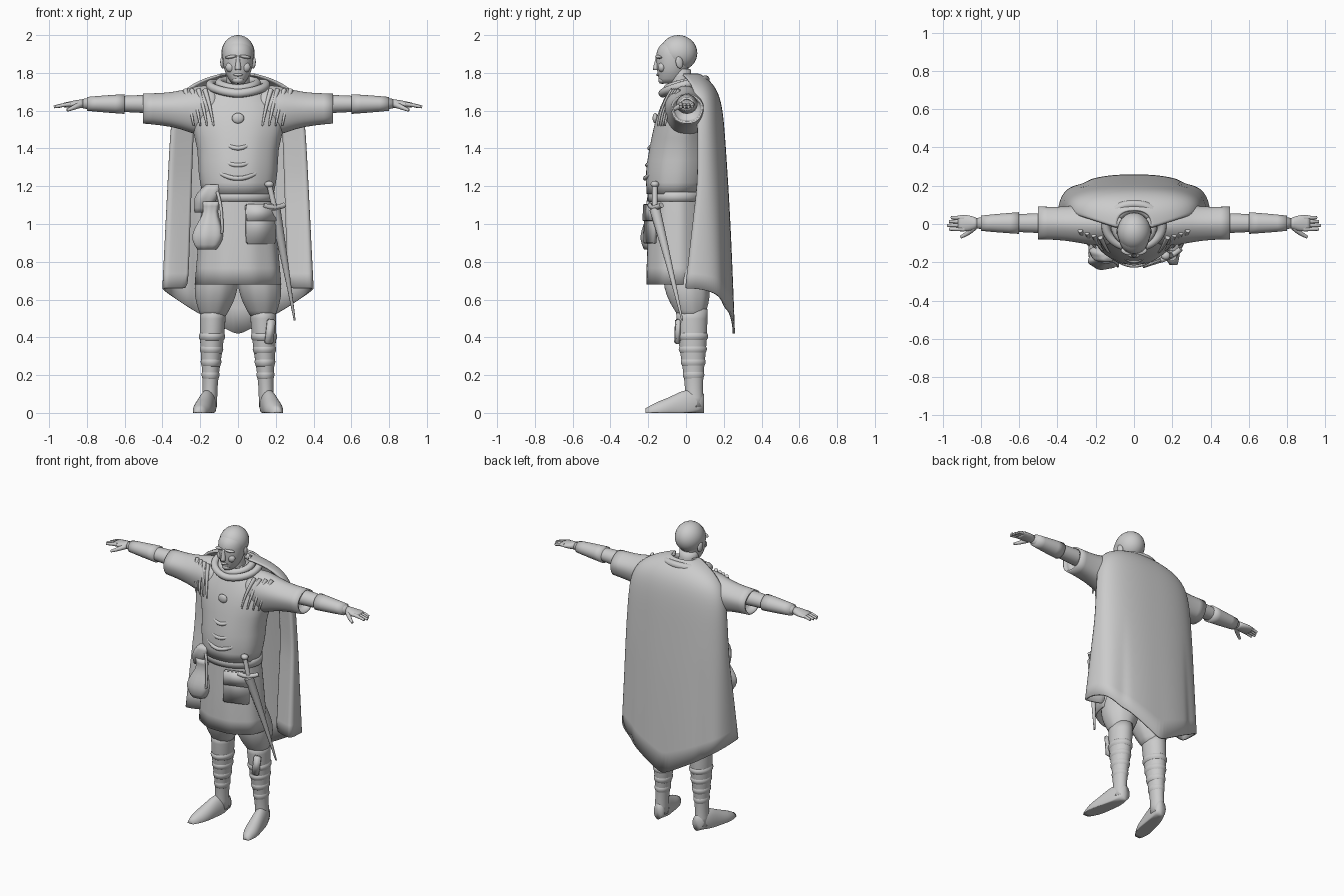
import bpy, bmesh, math
from mathutils import Vector, Matrix, Euler

if "Cube" in bpy.data.objects:
    bpy.data.objects.remove(bpy.data.objects["Cube"])

clay = bpy.data.materials.new("plain_grey")
clay.use_nodes = True
grey = (.6, .6, .6, 1)
clay.diffuse_color = grey
clay.node_tree.nodes["Principled BSDF"].inputs["Base Color"].default_value = grey


def link_object(name, data):
    data.materials.append(clay)
    created = bpy.data.objects.new(name, data)
    bpy.context.collection.objects.link(created)
    return created


def mesh_object(name, bm, smooth_levels=0):
    bmesh.ops.recalc_face_normals(bm, faces=bm.faces)
    mesh = bpy.data.meshes.new(name)
    bm.to_mesh(mesh)
    bm.free()
    mesh.shade_smooth()
    created = link_object(name, mesh)
    if smooth_levels:
        modifier = created.modifiers.new("smooth", 'SUBSURF')
        modifier.levels = modifier.render_levels = smooth_levels
    return created


def loft(name, start, end, widths, depths=None, ratio=1, ripple=0, folds=9, hollow=0):
    """Skin evenly spaced oval rings from start to end, with crisp end caps."""
    start, end = Vector(start), Vector(end)
    span = end - start
    along = max(range(3), key=lambda axis: abs(span[axis]))
    across, upward = [axis for axis in range(3) if axis != along]
    depths = depths or [width * ratio for width in widths]
    bm = bmesh.new()
    crease = bm.edges.layers.float.new("crease_edge")
    sides = 32
    loops = []
    for index, (width, depth) in enumerate(zip(widths, depths)):
        centre = start.lerp(end, index / (len(widths) - 1))
        loop = []
        for side in range(sides):
            angle = math.tau * side / sides
            swell = 1 + ripple * math.sin(folds * angle)
            point = centre.copy()
            point[across] += width * swell * math.cos(angle)
            point[upward] += depth * swell * math.sin(angle)
            point.z = max(point.z, 0)
            loop.append(bm.verts.new(point))
        loops.append(loop)
    for lower, upper in zip(loops, loops[1:]):
        for side in range(sides):
            bm.faces.new((lower[side - 1], lower[side], upper[side], upper[side - 1]))
    caps = [bm.faces.new(loops[0]), bm.faces.new(loops[-1])]
    for cap in caps:
        for edge in cap.edges:
            edge[crease] = 1
    if hollow:
        bmesh.ops.recalc_face_normals(bm, faces=bm.faces)
        bmesh.ops.inset_individual(bm, faces=caps[-1:], thickness=.01)
        bmesh.ops.inset_individual(bm, faces=caps[-1:], thickness=.01, depth=-hollow)
    return mesh_object(name, bm, 1)


def ball(name, place, size, turn=(0, 0, 0)):
    bm = bmesh.new()
    bmesh.ops.create_uvsphere(bm, u_segments=24, v_segments=16, radius=1,
                              matrix=Matrix.LocRotScale(Vector(place), Euler(turn), Vector(size)))
    return mesh_object(name, bm)


def plate(name, place, size, turn):
    bm = bmesh.new()
    bmesh.ops.create_cube(bm, size=1, matrix=Matrix.Diagonal((*size, 1)))
    bmesh.ops.bevel(bm, geom=bm.edges[:], offset=min(size) / 4, segments=2, affect='EDGES')
    bm.transform(Matrix.LocRotScale(Vector(place), Euler(turn), None))
    return mesh_object(name, bm)


def tube(name, points, start_radius, end_radius, closed=False):
    curve = bpy.data.curves.new(name, 'CURVE')
    curve.dimensions = '3D'
    curve.bevel_depth, curve.bevel_resolution, curve.use_fill_caps = 1, 3, True
    spline = curve.splines.new('NURBS')
    spline.points.add(len(points) - 1)
    for index, (control, point) in enumerate(zip(spline.points, points)):
        portion = index / (len(points) - 1)
        control.co = (*point, 1)
        control.radius = start_radius + (end_radius - start_radius) * portion
    spline.order_u, spline.use_endpoint_u, spline.use_cyclic_u = 3, not closed, closed
    return link_object(name, curve)


# Head, hair and face
loft("head", (0, -.08, 1.745), (0, -.05, 1.99),
     (.035, .068, .079, .083, .08, .03), (.06, .078, .088, .098, .095, .03))
ball("hair", (0, -.04, 1.905), (.088, .1, .095))
loft("neck", (0, -.015, 1.66), (0, -.035, 1.82), (.075, .06, .06))
loft("nose", (0, -.16, 1.815), (0, -.15, 1.89), (.016, .015, .01, .01), ratio=1)
ball("lips", (0, -.146, 1.79), (.026, .012, .008))
ball("chin", (0, -.125, 1.762), (.03, .022, .02))
ball("left_brow", (.037, -.145, 1.885), (.034, .016, .009), (0, .15, .3))
ball("left_cheek", (.04, -.128, 1.83), (.026, .02, .026))
ball("left_ear", (.082, -.035, 1.855), (.011, .02, .032), (.2, 0, .3))

# Bloused tunic, belt and skirt
loft("tunic", (0, -.06, 1.16), (0, 0, 1.75), (.19, .215, .21, .25, .26, .1),
     (.15, .17, .16, .15, .125, .07), ripple=.01)
loft("belt", (0, -.052, 1.12), (0, -.052, 1.17), (.195, .195), ratio=.78)
loft("skirt", (0, -.05, 1.2), (0, -.05, .68), (.18, .2, .215, .23), (.14, .15, .16, .163),
     ripple=.02, hollow=.08)
ball("brooch", (0, -.163, 1.56), (.032, .014, .028))

# Sagging folds on the belly
for row, height in enumerate((1.24, 1.31, 1.4)):
    reach = .16 - .02 * row
    path = []
    for step in range(-4, 5):
        bend = (step / 4) ** 2
        path.append((reach * step / 4, .1 * bend + .012 * row - .218, height + .08 * bend))
    tube("belly_fold_" + "abc"[row], path, .012, .012)

# Cape: spreads quickly over the shoulders, then hangs down to a point at the back
columns, rows, length = 44, 14, 1.13
bm = bmesh.new()
grid = []
for row in range(rows + 1):
    fall = length * (row / rows) ** 2
    spread = 1 - math.exp(-fall / .06)
    low = max(0, fall / length - .5) * 2
    half_width = .09 + .25 * spread + .05 * fall
    back = .07 + .11 * spread + .065 * fall
    front = .08 * spread - .02 - .05 * low
    line = []
    for column in range(columns + 1):
        around = (2 * column / columns - 1) * 1.3
        angle = min(abs(around), 1) * math.pi / 2
        curl = max(0, abs(around) - 1)
        x = half_width * math.sin(angle) ** .85 * (1 - curl * 1.1)
        y = front + (back - front) * max(0, math.cos(angle)) ** .7 + curl * (.16 - .1 * low)
        if abs(around) > .4:
            y += .012 * low * math.cos(9 * around)
        point_drop = 0 if curl else .25 * low ** 2 * (1 - x / half_width) ** .85
        line.append(bm.verts.new((math.copysign(x, around), y, 1.79 - fall - point_drop)))
    grid.append(line)
for upper, lower in zip(grid, grid[1:]):
    for column in range(columns):
        bm.faces.new((upper[column], upper[column + 1], lower[column + 1], lower[column]))
cape = mesh_object("cape", bm, 1)
thickness = cape.modifiers.new("thickness", 'SOLIDIFY')
thickness.thickness, thickness.offset = .012, 0

# Rolled cowl round the neck, higher behind than in front
for name, reach, front_height in (("inner_cowl", .1, 1.715), ("outer_cowl", .15, 1.69)):
    path = []
    for step in range(16):
        angle = math.tau * step / 16
        lift = ((1 + math.sin(angle)) / 2) ** .7
        path.append((reach * math.cos(angle), (.04 + reach / 2) * math.sin(angle) - .01,
                     front_height + (1.765 - front_height) * lift))
    tube(name, path, .023, .023, closed=True)

# Arm: wide sleeve with a hollow cuff, forearm, bracer and hand
loft("left_sleeve", (.1, -.005, 1.595), (.503, .006, 1.61), (.1, .115, .095, .085, .086),
     (.13, .14, .1, .085, .08), ripple=.02, folds=5, hollow=.05)
wrist = Vector((.82, .004, 1.637))
loft("left_forearm", (.42, .005, 1.635), wrist, (.055, .05, .042, .028), ratio=.92)
loft("left_bracer", (.6, .005, 1.635), (.8, .004, 1.636), (.057, .05, .04), ratio=.92)
loft("left_palm", wrist, (.92, .005, 1.63), (.027, .04, .044, .04), (.024, .022, .018, .012))
for index, finger in enumerate(("index", "middle", "ring", "little")):
    y = .02 * index - .027
    tip = .975 - .01 * abs(index - 1)
    tube("left_%s_finger" % finger, [(.885, y, 1.635), (.93, y, 1.63), (tip, y, 1.62)], .012, .008)
tube("left_thumb", [(.835, -.015, 1.632), (.865, -.05, 1.618), (.905, -.068, 1.602)], .017, .008)

# Gathered cloth running from shoulder to chest
for index in range(4):
    x, shift = .145 + .035 * index, .012 * index
    tube("left_shoulder_fold_" + "abcd"[index],
         [(x + .03, shift - .07, 1.71), (x, shift - .135, 1.62), (x - .015, shift - .148, 1.52)],
         .013, .005)

# Leg: baggy breeches, wrapped shin and shoe
loft("left_breeches", (.1, -.02, .82), (.132, .03, .5), (.09, .11, .118, .1, .06),
     ratio=1.05, ripple=.012)
knee, ankle = Vector((.132, .03, .55)), Vector((.152, .045, .03))
loft("left_shin", knee, ankle, (.07, .067, .06, .047, .038, .042), ratio=1.2)
for index in range(4):
    middle = knee.lerp(ankle, .28 + .13 * index)
    radius = .066 - .007 * index
    half_height = Vector((0, 0, .025))
    loft("left_shin_wrap_" + "abcd"[index], middle - half_height, middle + half_height,
         [radius * swell for swell in (.9, 1.06, 1.08, .9)], ratio=1.2)
loft("left_shoe", (.145, .095, .05), (.207, -.215, 0), (.03, .046, .046, .05, .05, .02),
     (.05, .09, .085, .06, .05, .024))

# Copy every left part across to the right
for part in list(bpy.context.collection.objects):
    if part.name.startswith("left_"):
        twin = part.copy()
        twin.name = part.name.replace("left_", "right_")
        twin.scale.x = -1
        bpy.context.collection.objects.link(twin)

# Gathered pouch on the right hip
loft("pouch", (-.165, -.19, .865), (-.14, -.175, 1.12), (.05, .088, .08, .055, .032, .05),
     ratio=.65, ripple=.05, folds=6)
loft("pouch_cloth", (-.2, -.14, 1.06), (-.13, -.165, 1.21), (.03, .06, .07, .04),
     ratio=.7, ripple=.06, folds=5)
tube("pouch_cord", [(-.11, -.19, 1.17), (-.08, -.21, 1.08), (-.085, -.22, .95)], .009, .007)

# Flat purse on the left front
tilt = (-.06, 0, .32)
plate("flat_purse", (.12, -.186, 1), (.165, .024, .21), tilt)
plate("flat_purse_lid", (.124, -.198, 1.06), (.165, .012, .09), tilt)

# Sheathed dagger across the left thigh, and a knife strapped to the shin
hilt, guard = (.165, -.165, 1.21), (.195, -.165, 1.08)
tube("dagger_grip", [hilt, guard], .015, .015)
ball("dagger_pommel", hilt, (.024, .022, .018))
tube("dagger_guard", [(.135, -.19, 1.1), (.19, -.175, 1.075), (.245, -.13, 1.1)], .014, .014)
tube("dagger_sheath", [guard, (.25, -.09, .8), (.3, -.02, .49)], .03, .005)
plate("boot_knife", (.17, -.045, .43), (.045, .022, .13), (0, .12, .3))
